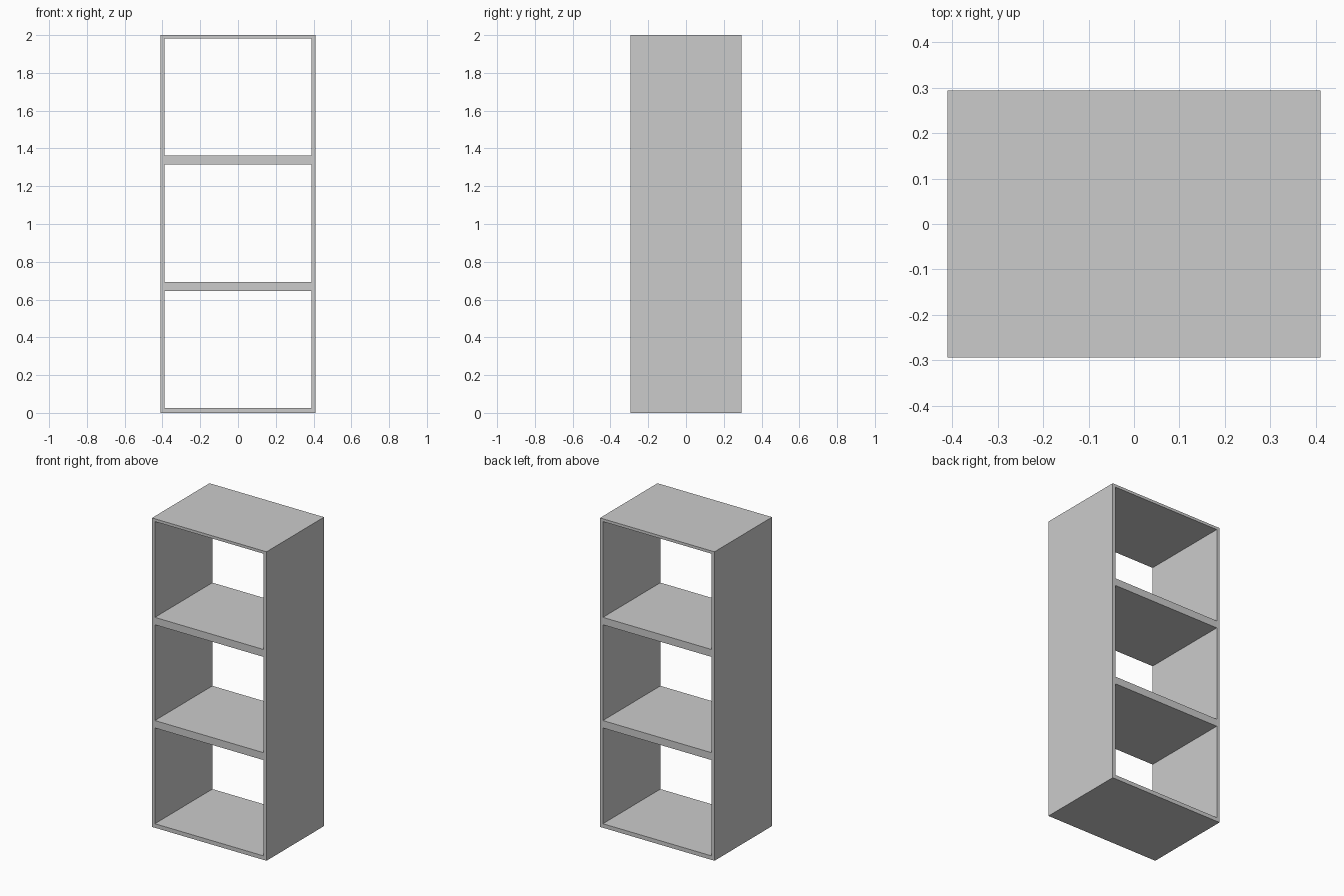
import bpy

if "Cube" in bpy.data.objects:
    bpy.data.objects.remove(bpy.data.objects["Cube"])

WIDTH, DEPTH, HEIGHT = 0.82, 0.588, 2.0
SIDE = 0.021            # side panel thickness
BOTTOM = 0.026          # bottom panel thickness
OPENING = 0.62          # height of each compartment
PITCH = 0.668           # compartment spacing (opening + shelf)


def box(name, size, location):
    bpy.ops.mesh.primitive_cube_add(size=1, location=location)
    obj = bpy.context.object
    obj.name = name
    obj.scale = size
    bpy.ops.object.transform_apply(location=False, rotation=False, scale=True)
    return obj


# Shelf unit body: one seamless carcass
body = box("shelf_unit", (WIDTH, DEPTH, HEIGHT), (0, 0, HEIGHT / 2))

# Three stacked compartments, open at front and back
cutter = box("compartment_cutter", (WIDTH - 2 * SIDE, DEPTH + 0.2, OPENING),
             (0, 0, BOTTOM + OPENING / 2))
array = cutter.modifiers.new("compartments", 'ARRAY')
array.count = 3
array.use_relative_offset = False
array.use_constant_offset = True
array.constant_offset_displace = (0, 0, PITCH)
cutter.hide_render = True
cutter.display_type = 'WIRE'

cut = body.modifiers.new("open_compartments", 'BOOLEAN')
cut.operation = 'DIFFERENCE'
cut.solver = 'EXACT'
cut.object = cutter
